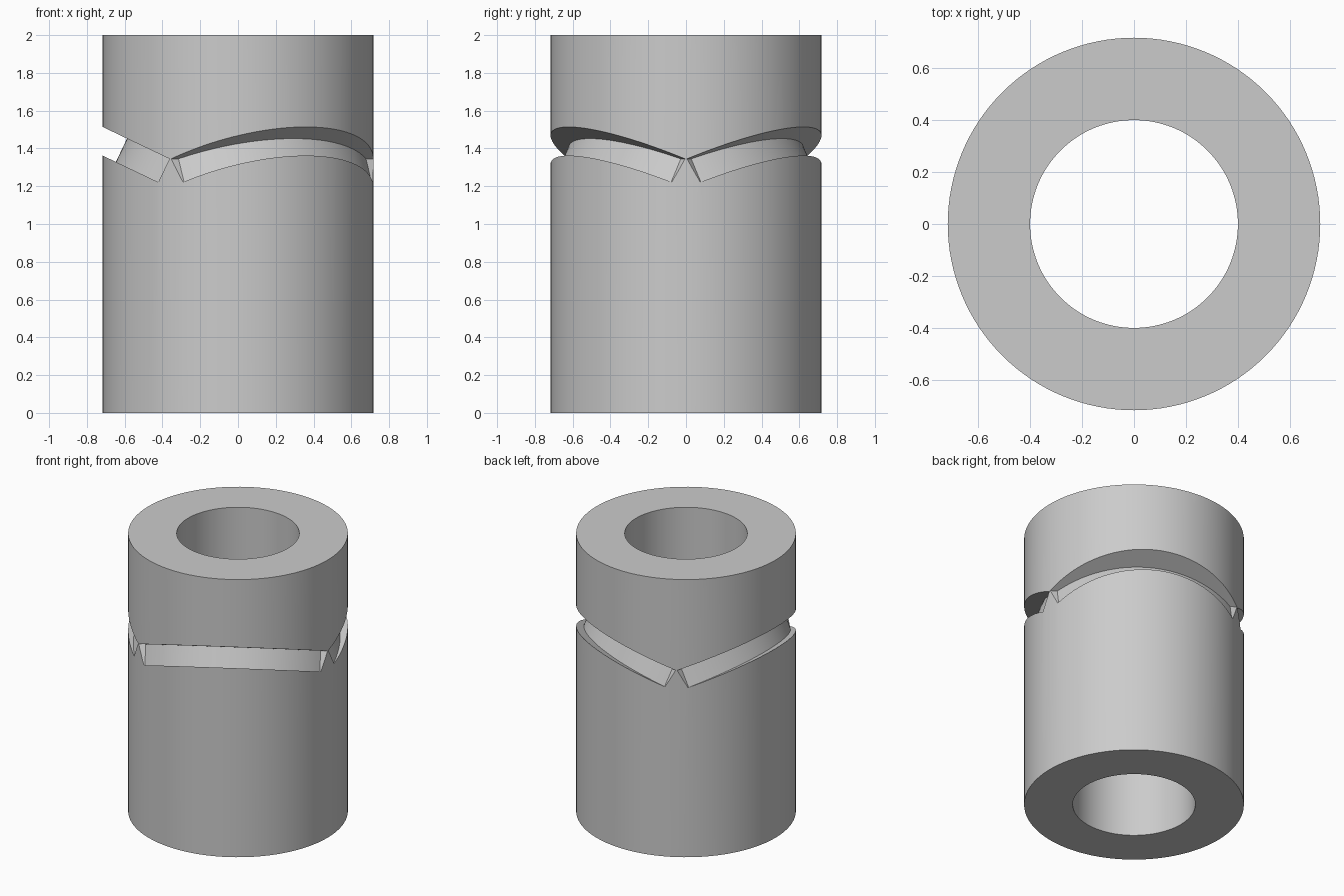
import bpy, bmesh, math
from mathutils import Matrix, Vector

if "Cube" in bpy.data.objects:
    bpy.data.objects.remove(bpy.data.objects["Cube"])

OUTER, INNER, HEIGHT, SEGS = 0.717, 0.40, 2.0, 128
TILT = math.radians(25.5)          # slope of each slot
SLOT_TOP, SLOT_WIDTH = 1.172, 0.137
SLOT_END = 0.402                   # where each slot stops along its slope
FLOOR_CENTRE, FLOOR_RADIUS = -0.133, 0.784

grey = bpy.data.materials.new("plain grey")
grey.use_nodes = True
grey.diffuse_color = (0.6, 0.6, 0.6, 1)
grey.node_tree.nodes["Principled BSDF"].inputs["Base Color"].default_value = (0.6, 0.6, 0.6, 1)


def finish(bm, name):
    bmesh.ops.recalc_face_normals(bm, faces=bm.faces)
    mesh = bpy.data.meshes.new(name)
    bm.to_mesh(mesh)
    bm.free()
    mesh.materials.append(grey)
    obj = bpy.data.objects.new(name, mesh)
    bpy.context.collection.objects.link(obj)
    return obj


def make_tube():
    """Rectangular wall section turned about the z axis."""
    bm = bmesh.new()
    section = [(INNER, 0), (OUTER, 0), (OUTER, HEIGHT), (INNER, HEIGHT)]
    rings = []
    for i in range(SEGS):
        a = math.tau * i / SEGS
        rings.append([bm.verts.new((r * math.cos(a), r * math.sin(a), z)) for r, z in section])
    for i in range(SEGS):
        near, far = rings[i], rings[(i + 1) % SEGS]
        for j in range(4):
            k = (j + 1) % 4
            bm.faces.new((near[j], far[j], far[k], near[k]))
    return finish(bm, "slotted_sleeve")


def make_slot_cutter(angle, name):
    """Tilted slab with a round inner edge that forms the slot floor."""
    out = Vector((math.cos(angle), math.sin(angle), 0))
    side = Vector((-math.sin(angle), math.cos(angle), 0))
    up = Vector((0, 0, 1))
    slope = out * math.cos(TILT) + up * math.sin(TILT)
    normal = up * math.cos(TILT) - out * math.sin(TILT)
    frame = Matrix((slope, side, normal)).transposed().to_4x4()
    frame.translation = (0, 0, SLOT_TOP)

    sweep = math.acos((SLOT_END - FLOOR_CENTRE) / FLOOR_RADIUS)
    steps = 36
    outline = []
    for i in range(steps + 1):
        a = -sweep + 2 * sweep * i / steps
        outline.append((FLOOR_CENTRE + FLOOR_RADIUS * math.cos(a), FLOOR_RADIUS * math.sin(a)))
    outline += [(SLOT_END, 1), (1.2, 1), (1.2, -1), (SLOT_END, -1)]

    bm = bmesh.new()
    face = bm.faces.new([bm.verts.new((u, v, 0)) for u, v in outline])
    grown = bmesh.ops.extrude_face_region(bm, geom=[face])["geom"]
    moved = [g for g in grown if isinstance(g, bmesh.types.BMVert)]
    bmesh.ops.translate(bm, verts=moved, vec=(0, 0, -SLOT_WIDTH))
    bmesh.ops.transform(bm, matrix=frame, verts=bm.verts)
    cutter = finish(bm, name)
    cutter.hide_render = True
    return cutter


sleeve = make_tube()
bpy.context.view_layer.objects.active = sleeve

# Three slots evenly spaced around the sleeve
for i, degrees in enumerate((60, 180, 300)):
    cutter = make_slot_cutter(math.radians(degrees), f"slot_cutter_{i + 1}")
    cut = sleeve.modifiers.new("slot", "BOOLEAN")
    cut.operation = "DIFFERENCE"
    cut.solver = "EXACT"
    cut.object = cutter
    bpy.ops.object.modifier_apply(modifier=cut.name)
    bpy.data.objects.remove(cutter)

# Smooth walls with crisp edges
bpy.ops.object.select_all(action="DESELECT")
sleeve.select_set(True)
bpy.ops.object.shade_smooth_by_angle(angle=math.radians(25))
